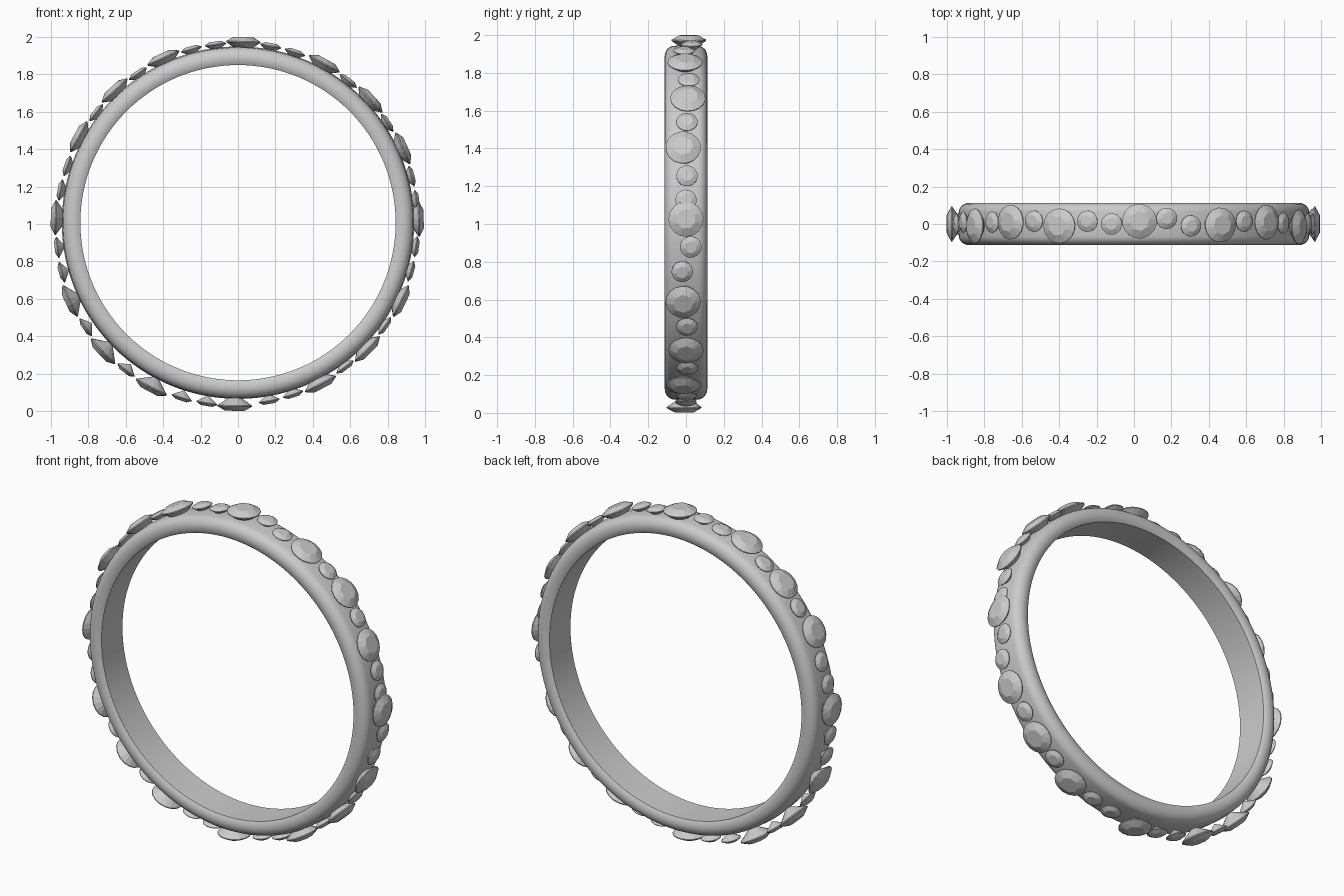
import bpy, bmesh, math, random
from mathutils import Vector, Matrix

if "Cube" in bpy.data.objects:
    bpy.data.objects.remove(bpy.data.objects["Cube"])

random.seed(4)
CZ = 1.007          # height of the ring centre
SEG = 128


def finish(bm, name):
    bmesh.ops.recalc_face_normals(bm, faces=bm.faces[:])
    me = bpy.data.meshes.new(name)
    bm.to_mesh(me)
    bm.free()
    ob = bpy.data.objects.new(name, me)
    bpy.context.collection.objects.link(ob)
    return ob


# Band: flat inside, rounded outside, lathed about the y axis
half = [(0.842, 0.0), (0.842, 0.100), (0.858, 0.110), (0.880, 0.113)]
for i in range(1, 7):
    a = math.radians(15 * i)
    half.append((0.880 + 0.056 * math.sin(a), 0.063 + 0.050 * math.cos(a)))
half.append((0.941, 0.0))
profile = half + [(r, -y) for r, y in reversed(half[1:-1])]

bm = bmesh.new()
rings = []
for s in range(SEG):
    t = 2 * math.pi * s / SEG
    rings.append([bm.verts.new((r * math.sin(t), y, CZ + r * math.cos(t)))
                  for r, y in profile])
n = len(profile)
for s in range(SEG):
    a, b = rings[s], rings[(s + 1) % SEG]
    for i in range(n):
        j = (i + 1) % n
        bm.faces.new((a[i], a[j], b[j], b[i]))
band = finish(bm, "band")
bpy.context.view_layer.objects.active = band
band.select_set(True)
bpy.ops.object.shade_smooth_by_angle(angle=math.radians(35))
band.select_set(False)


# Cut stone: octagonal table, 16-sided girdle, pointed pavilion
def gem(name, angle, radius, outer, y):
    bm = bmesh.new()
    spin = random.uniform(0, math.pi / 4)

    def loop(count, r, h):
        for i in range(count):
            a = spin + 2 * math.pi * i / count
            bm.verts.new((r * math.cos(a), r * math.sin(a), h))
    loop(8, 0.56 * radius, 0)
    loop(16, radius, -0.25 * radius)
    loop(16, radius, -0.31 * radius)
    bm.verts.new((0, 0, -1.0 * radius))
    bmesh.ops.convex_hull(bm, input=bm.verts[:])
    bmesh.ops.dissolve_limit(bm, angle_limit=0.02, verts=bm.verts[:], edges=bm.edges[:])
    ob = finish(bm, name)
    out = Vector((math.sin(angle), 0, math.cos(angle)))
    ob.matrix_world = (Matrix.Translation(out * outer + Vector((0, y, CZ)))
                       @ Matrix.Rotation(angle, 4, 'Y'))


# One quarter of the setting, repeated four times
sizes = "BssBsBsBss"
steps = [0, 8.8, 16.8, 26.8, 36.2, 45.4, 54.5, 64, 73.3, 81.2]
starts = [1.7, 88.9, 181, 271.6]
offsets = [[.015, .03, -.01, -.005, .015, .01, .005, -.015, .005, 0],
           [.0, .025, -.02, -.015, .005, 0, .005, -.015, 0, 0],
           [-.01, 0, 0, -.01, 0, 0, 0, 0, 0, 0],
           [0, 0, .01, -.01, .01, .01, .015, -.01, .015, 0]]
for q in range(4):
    for k in range(10):
        deg = starts[q] + steps[k]
        big = sizes[k] == "B"
        # stones stand a little prouder at the lower left
        lift = 0.03 * max(0, math.cos(math.radians(deg - 222))) ** 3
        outer = (0.992 if big else 0.975) + lift
        gem("large_stone" if big else "small_stone", math.radians(deg),
            0.093 if big else 0.057, outer, offsets[q][k])
